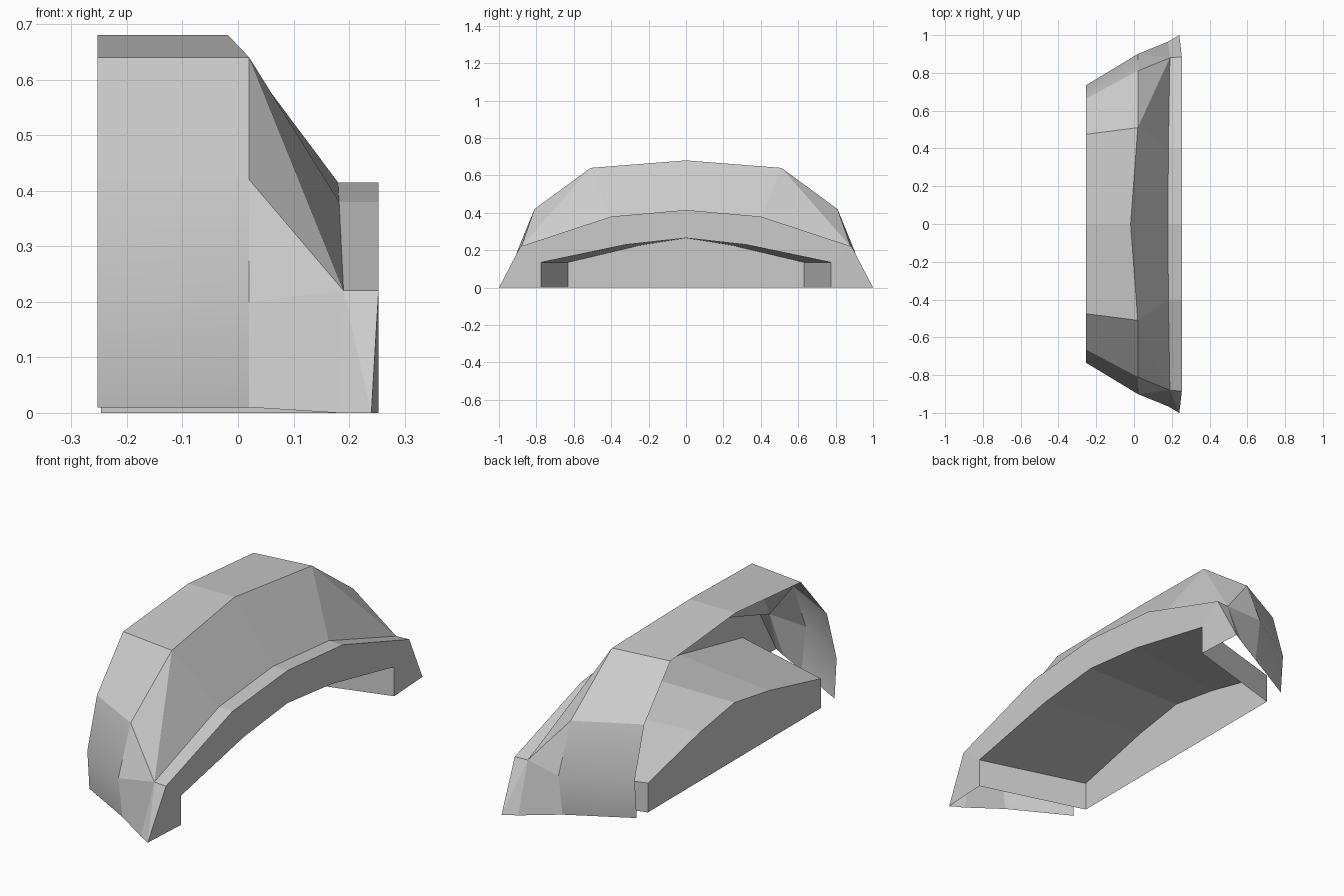
import bpy
import bmesh

cube = bpy.data.objects.get("Cube")
if cube:
    bpy.data.objects.remove(cube, do_unlink=True)

# One plain grey for every panel
grey = bpy.data.materials.new("light_grey")
grey.use_nodes = True
tone = (0.6, 0.6, 0.6, 1.0)
grey.diffuse_color = tone
grey.node_tree.nodes["Principled BSDF"].inputs["Base Color"].default_value = tone


def strip(row_a, row_b):
    """Quads bridging two rows of points."""
    return [(row_a[i], row_b[i], row_b[i + 1], row_a[i + 1])
            for i in range(len(row_a) - 1)]


def make_part(name, polygons, smooth=()):
    """Build half a part from polygons and mirror it front to back."""
    bm = bmesh.new()
    shared = {}
    for index, polygon in enumerate(polygons):
        corners = [shared.setdefault(p, None) or shared.update({p: bm.verts.new(p)})
                   or shared[p] for p in polygon]
        face = bm.faces.new(corners)
        face.smooth = index in smooth
    mesh = bpy.data.meshes.new(name)
    bm.to_mesh(mesh)
    bm.free()
    mesh.materials.append(grey)
    obj = bpy.data.objects.new(name, mesh)
    bpy.context.collection.objects.link(obj)
    mirror = obj.modifiers.new("mirror", "MIRROR")
    mirror.use_axis = (False, True, False)
    mirror.use_clip = True
    mirror.merge_threshold = 0.001
    return obj


def at_x(x, profile):
    return [(x, y, z) for y, z in profile]


# Section rows, each running from the centre line to the foot
shell_edge = at_x(-0.253, [(0, 0.68), (0.475, 0.64), (0.665, 0.42),
                           (0.735, 0.19), (0.72, 0.01)])
crest = [(-0.018, 0, 0.68)] + at_x(0.02, [(0.51, 0.64), (0.81, 0.42),
                                          (0.9, 0.2), (0.87, 0.01)])
ledge = [(0.18, 0, 0.415), (0.182, 0.4, 0.38), (0.19, 0.88, 0.22)]
rim = at_x(0.253, [(0, 0.415), (0.4, 0.38), (0.885, 0.22)])
mouth = at_x(0.253, [(0, 0.265), (0.32, 0.23), (0.775, 0.135), (0.775, 0)])
rear_arch = at_x(-0.247, [(0, 0.265), (0.25, 0.225), (0.63, 0.135), (0.63, 0)])
toe = (0.24, 1.0, 0)
heel = (0.18, 0.965, 0)

# Outer arched shell, rounded only near its feet
make_part("outer_shell", strip(shell_edge, crest), smooth=(2, 3))

# Sloping panel between the crest and the ledge
make_part("sloping_panel", [
    (crest[0], ledge[0], ledge[1], crest[1]),
    (crest[1], ledge[1], ledge[2]),
    (crest[1], ledge[2], crest[2]),
])

# Cheeks that close the ends of the arch
make_part("end_cheeks", [
    (crest[2], ledge[2], crest[3]),
    (crest[3], ledge[2], heel, crest[4]),
    (ledge[2], toe, heel),
    (ledge[2], rim[2], toe),
])

# Ledge and the upright face around the opening
make_part("ledge", strip(ledge, rim))
make_part("arch_face", strip(rim + [toe], mouth))

# Recess: vaulted ceiling with end walls, and the closing back wall
make_part("recess_vault", strip(rear_arch, mouth))
make_part("recess_back_wall", [rear_arch[::-1] + [(-0.247, 0, 0)]][::-1])
